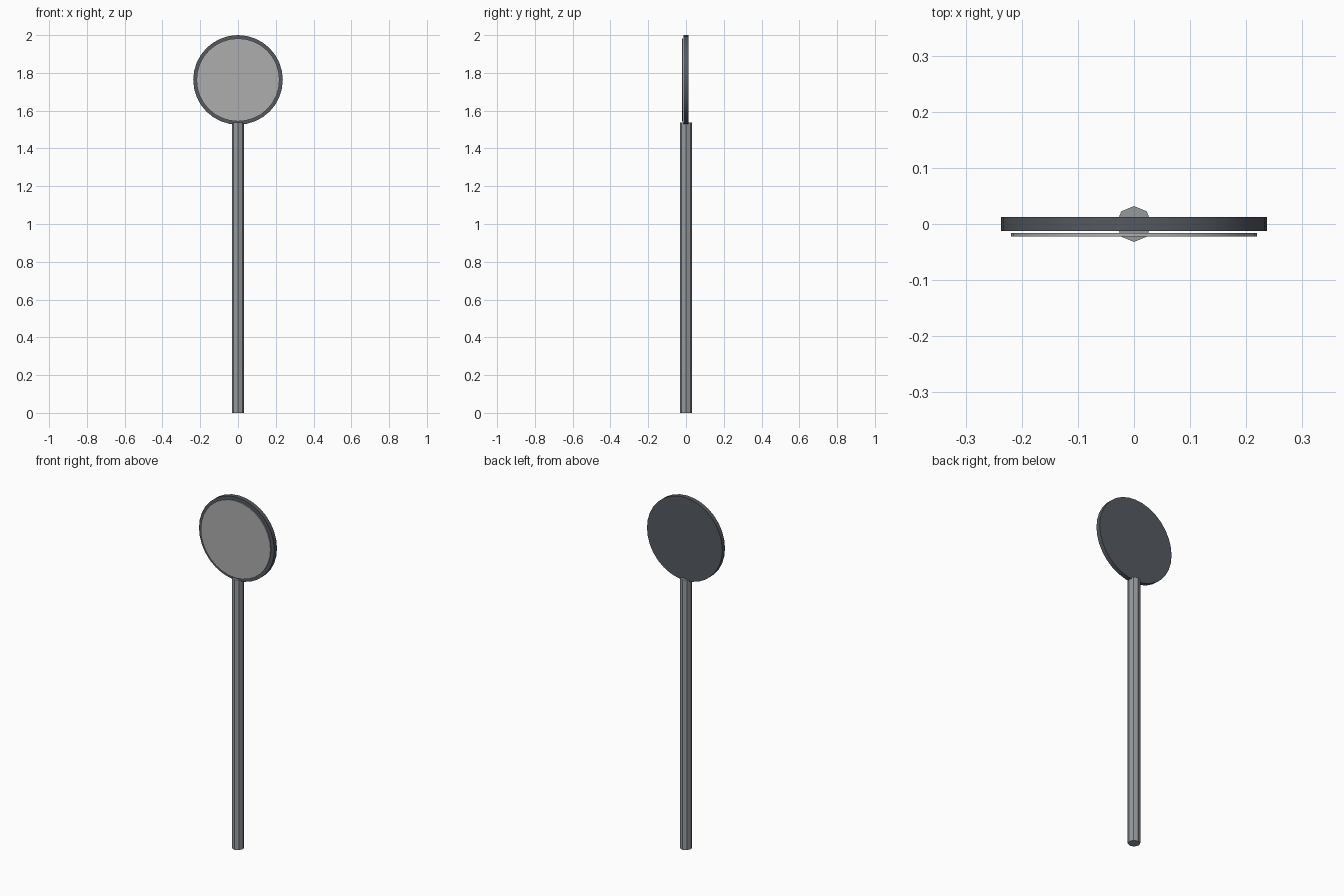
import bpy
from math import pi

if "Cube" in bpy.data.objects:
    bpy.data.objects.remove(bpy.data.objects["Cube"])


def cylinder(name, sides, radius, depth, location, facing_front=False, smooth=False):
    bpy.ops.mesh.primitive_cylinder_add(
        vertices=sides, radius=radius, depth=depth, location=location,
        rotation=(pi / 2 if facing_front else 0, 0, 0))
    obj = bpy.context.object
    obj.name = obj.data.name = name
    if smooth:
        bpy.ops.object.shade_smooth_by_angle()
    return obj


def grey(obj, name, value):
    mat = bpy.data.materials.new(name)
    mat.diffuse_color = value
    mat.use_nodes = True
    mat.node_tree.nodes["Principled BSDF"].inputs["Base Color"].default_value = mat.diffuse_color
    obj.data.materials.append(mat)


POST_TOP = 1.537
DISC_RADIUS = 0.237
DISC_Z = 2.0 - DISC_RADIUS

# Octagonal post
post = cylinder("post", 8, 0.032, POST_TOP, (0, 0, POST_TOP / 2))
grey(post, "post_metal", (0.30, 0.32, 0.34, 1))

# Dark round backing plate
backing = cylinder("backing_disc", 32, DISC_RADIUS, 0.025, (0, 0, DISC_Z), True, True)
grey(backing, "dark_backing", (0.09, 0.10, 0.115, 1))

# Thin pale face plate floating just in front of the backing
face = cylinder("face_disc", 32, 0.2195, 0.006, (0, -0.019, DISC_Z), True, True)
grey(face, "pale_face", (0.42, 0.42, 0.42, 1))
